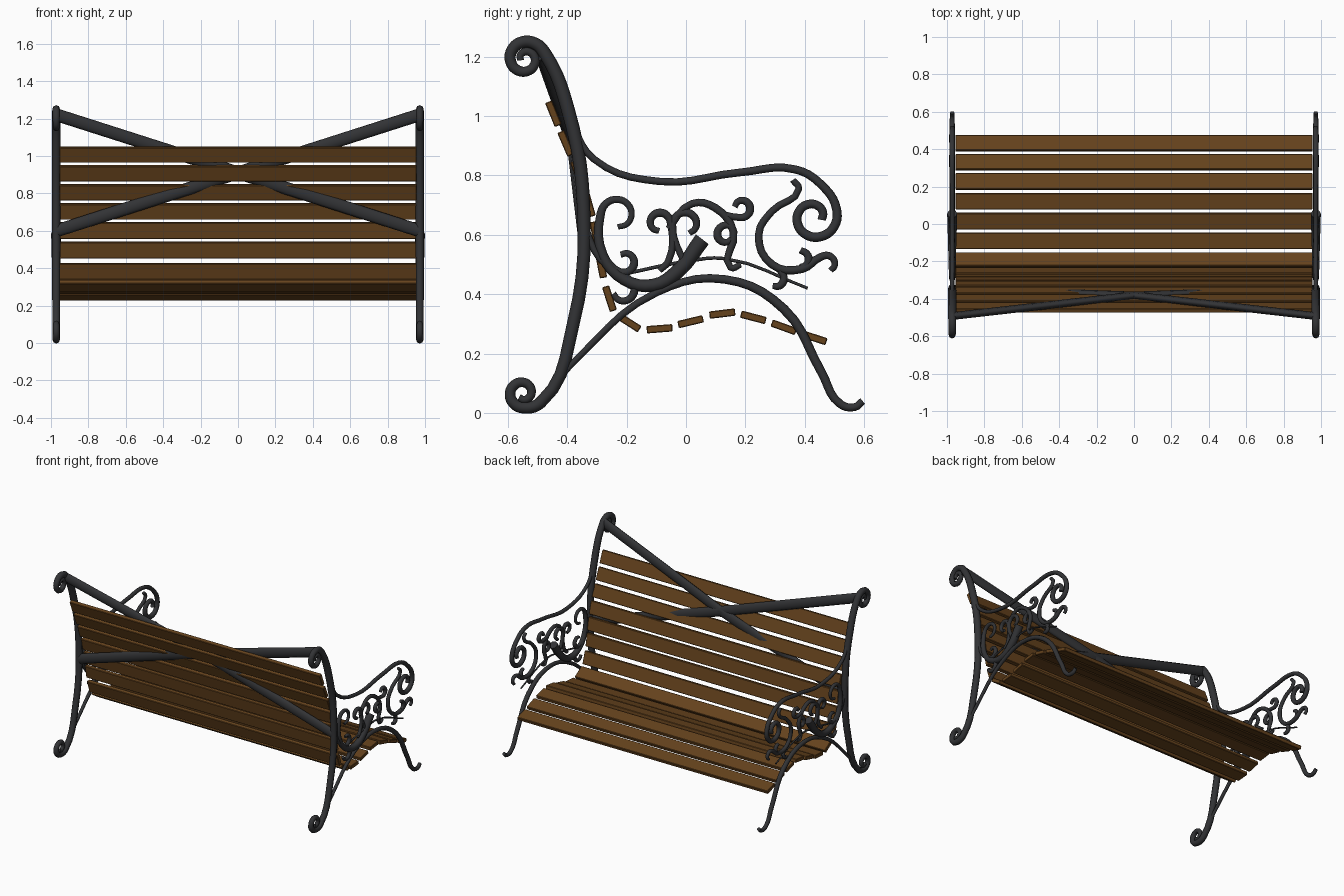
import bpy
from math import radians, cos, sin, atan2
from mathutils import Vector
from mathutils.geometry import interpolate_bezier

if "Cube" in bpy.data.objects:
    bpy.data.objects.remove(bpy.data.objects["Cube"])


def material(name, rgb):
    m = bpy.data.materials.new(name)
    m.diffuse_color = (*rgb, 1)
    m.use_nodes = True
    m.node_tree.nodes["Principled BSDF"].inputs["Base Color"].default_value = m.diffuse_color
    return m


IRON = material("dark_iron", (0.032, 0.033, 0.036))
WOOD = material("brown_wood", (0.13, 0.055, 0.012))


def curl(y, z, r, start, sweep, shrink=0.7):
    """Points of a shrinking spiral in the side plane, one every 45 degrees or so."""
    n = max(3, round(abs(sweep) / 45))
    out = []
    for i in range(n + 1):
        a = radians(start + sweep * i / n)
        q = r * (1 + (shrink - 1) * i / n)
        out.append((y + q * cos(a), z + q * sin(a)))
    return out


def tubes(name, paths, x=0.0, kind='AUTO', res=5):
    """Round bars; each path is (points, start radius, middle radius, end radius)."""
    cu = bpy.data.curves.new(name, 'CURVE')
    cu.dimensions = '3D'
    cu.bevel_depth = 1
    cu.bevel_resolution = 2
    cu.resolution_u = res
    cu.use_fill_caps = True
    for pts, r0, r1, r2 in paths:
        s = cu.splines.new('BEZIER')
        s.bezier_points.add(len(pts) - 1)
        for i, (bp, p) in enumerate(zip(s.bezier_points, pts)):
            bp.co = p if len(p) == 3 else (0, *p)
            bp.handle_left_type = bp.handle_right_type = kind
            f = 2 * i / (len(pts) - 1)
            bp.radius = r0 + (r1 - r0) * f if f < 1 else r1 + (r2 - r1) * (f - 1)
    ob = bpy.data.objects.new(name, cu)
    bpy.context.collection.objects.link(ob)
    ob.location.x = x
    bpy.ops.object.select_all(action='DESELECT')
    ob.select_set(True)
    bpy.context.view_layer.objects.active = ob
    bpy.ops.object.convert(target='MESH')
    ob = bpy.context.object
    ob.data.materials.clear()
    ob.data.materials.append(IRON)
    bpy.ops.object.shade_smooth_by_angle(angle=radians(50))
    return ob


# Back post with a scroll at foot and head
post = (curl(-.55, .067, .049, -90, -400, .4)[::-1]
        + [(-.49, .035), (-.38, .3), (-.345, .69), (-.4, 1.03), (-.475, 1.21)]
        + curl(-.542, 1.192, .062, 55, 500, .25))
# Arched front leg reaching back to the foot of the post
leg = [(-.49, .04), (-.36, .19), (-.1, .405), (.13, .45), (.33, .35),
       (.455, .14), (.52, .03), (.57, .02), (.595, .04)]
# Arm rest ending in a scroll
arm = ([(-.39, .985), (-.31, .855), (-.09, .78), (.18, .81), (.37, .82), (.46, .765)]
       + curl(.43, .66, .082, 20, -400, .35))
# Scrollwork between arm and leg
big_leaf = (curl(-.23, .667, .058, 180, -270)[::-1]
            + [(-.28, .53), (-.21, .45), (-.11, .43), (-.03, .475), (.055, .585)])
vine = [(-.2, .47), (0, .51), (.13, .52), (.41, .42)]
ringlets = [
    [(-.345, .64), (-.29, .52)] + curl(-.215, .413, .045, 70, -230),
    [(-.28, .53)] + curl(-.207, .51, .038, -120, 240),
    [(-.09, .48), (-.06, .51)] + curl(-.09, .64, .038, 0, 270),
    [(-.06, .62), (.02, .705), (.1, .69), (.16, .61), (.15, .49), (.185, .5)],
    [(0, .49)] + curl(0, .635, .045, 180, -250),
    [(.12, .67)] + curl(.187, .69, .033, -110, 280),
    [(.16, .625)] + curl(.135, .6, .033, 90, 230),
    [(.36, .785), (.38, .755), (.29, .68), (.245, .6), (.29, .5), (.39, .485)]
    + curl(.475, .5, .033, 130, -190),
    curl(.385, .515, .033, 90, -180),
    curl(.3, .45, .033, 60, -170),
]
work = [(p, .011, .014, .01) for p in ringlets]
work += [(big_leaf, .009, .013, .027), (vine, .006, .006, .005)]

for side, x in (("left", -.972), ("right", .972)):
    tubes(side + "_back_post", [(post, .012, .023, .011)], x)
    tubes(side + "_front_leg", [(leg, .009, .016, .012)], x)
    tubes(side + "_arm_rest", [(arm, .011, .016, .014)], x)
    tubes(side + "_scrollwork", work, x, res=4)

# Crossed braces behind and through the backrest, flattened in depth
FLAT = .6
for name, s in (("brace_a", 1), ("brace_b", -1)):
    pts = [(-.97 * s, -.492 / FLAT, 1.22), (0, -.382 / FLAT, .91), (.97 * s, -.345 / FLAT, .6)]
    tubes(name, [(pts, .034, .034, .034)], kind='VECTOR').scale.y = FLAT

# Side profile that the slats follow, smoothed into a fine line
knots = [Vector(p) for p in ((-.447, 1.008), (-.331, .715), (-.258, .385), (-.193, .305),
                             (-.1, .283), (.005, .305), (.16, .335), (.432, .253))]
line = []
for i in range(len(knots) - 1):
    a, b = knots[i], knots[i + 1]
    d = (b - a).length / 3
    ta = (b - knots[max(i - 1, 0)]).normalized() * d
    tb = (knots[min(i + 2, len(knots) - 1)] - a).normalized() * d
    line += interpolate_bezier(a, a + ta, b - tb, b, 30)[:-1]
line.append(knots[-1])
steps = [0]
for a, b in zip(line, line[1:]):
    steps.append(steps[-1] + (b - a).length)

# Fourteen wooden slats spaced evenly along the profile
COUNT = 14
for i in range(COUNT):
    goal = steps[-1] * i / (COUNT - 1)
    k = min(range(len(line)), key=lambda j: abs(steps[j] - goal))
    t = line[min(k + 3, len(line) - 1)] - line[max(k - 3, 0)]
    bpy.ops.mesh.primitive_cube_add(size=1, location=(0, line[k][0], line[k][1]),
                                    rotation=(atan2(t[1], t[0]), 0, 0))
    ob = bpy.context.object
    ob.name = f"back_slat_{i + 1}" if i < 7 else f"seat_slat_{i - 6}"
    ob.scale = (1.91, .087, .025)
    bpy.ops.object.transform_apply(location=False, rotation=False, scale=True)
    bev = ob.modifiers.new("soft_edges", 'BEVEL')
    bev.width = .003
    ob.data.materials.append(WOOD)
